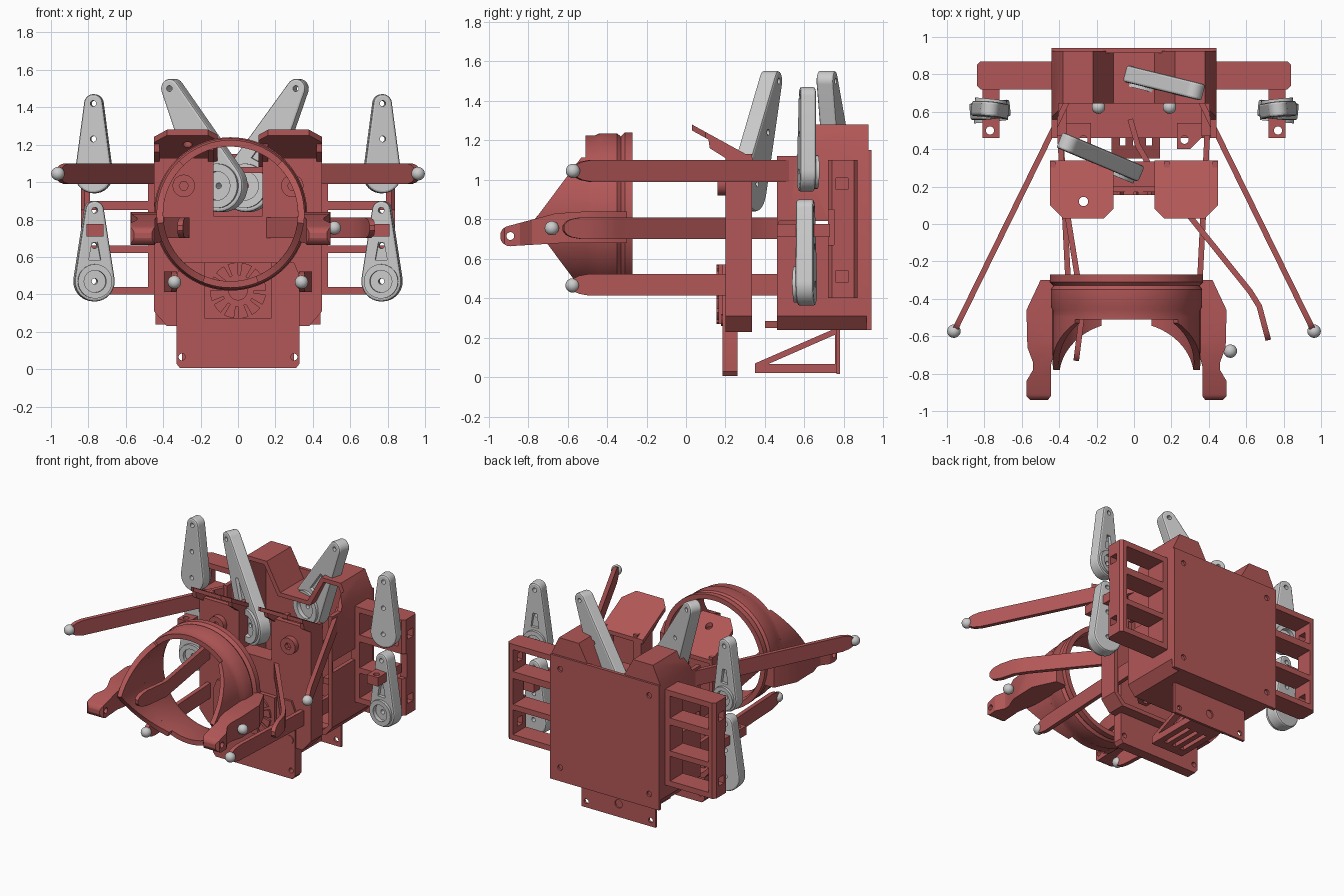
import bpy, bmesh, math
from mathutils import Vector, Matrix

if "Cube" in bpy.data.objects:
    bpy.data.objects.remove(bpy.data.objects["Cube"])

red = bpy.data.materials.new("red_plastic")
red.diffuse_color = (0.45, 0.095, 0.095, 1)
red.use_nodes = True
red.node_tree.nodes["Principled BSDF"].inputs["Base Color"].default_value = red.diffuse_color
PLACE = {'x': lambda u, v, w: (w, u, v), 'y': lambda u, v, w: (u, w, v), 'z': lambda u, v, w: (u, v, w)}


def finish(name, bm, mat=red, smooth=True):
    bmesh.ops.recalc_face_normals(bm, faces=bm.faces)
    me = bpy.data.meshes.new(name)
    bm.to_mesh(me)
    bm.free()
    o = bpy.data.objects.new(name, me)
    bpy.context.collection.objects.link(o)
    if mat:
        me.materials.append(mat)
    if smooth:
        shade(o)
    return o


def activate(o):
    bpy.ops.object.select_all(action='DESELECT')
    bpy.context.view_layer.objects.active = o
    o.select_set(True)


def shade(o):
    activate(o)
    bpy.ops.object.shade_smooth_by_angle(angle=math.radians(30))


def bridge(bm, a, b):
    for k in range(len(a)):
        j = (k + 1) % len(a)
        bm.faces.new((a[k], a[j], b[j], b[k]))


def prism(name, pts, axis, a, b, mat=red):
    """Extrude a 2D outline along an axis from a to b."""
    bm = bmesh.new()
    rows = [[bm.verts.new(PLACE[axis](u, v, w)) for u, v in pts] for w in (a, b)]
    bm.faces.new(rows[0])
    bm.faces.new(rows[1])
    bridge(bm, *rows)
    return finish(name, bm, mat)


def rect(u0, u1, v0, v1):
    return [(u0, v0), (u1, v0), (u1, v1), (u0, v1)]


def box(name, x0, x1, y0, y1, z0, z1, mat=red):
    return prism(name, rect(x0, x1, y0, y1), 'z', z0, z1, mat)


def circ(u, v, r, n=24, a0=0, a1=2 * math.pi):
    m = n if a1 - a0 > 6.28 else n - 1
    return [(u + r * math.cos(a0 + (a1 - a0) * i / m), v + r * math.sin(a0 + (a1 - a0) * i / m)) for i in range(n)]


def cut(o, *cutters, op='DIFFERENCE'):
    for c in cutters:
        c.hide_render = True
        m = o.modifiers.new("cut", 'BOOLEAN')
        m.object, m.operation, m.solver = c, op, 'EXACT'
        activate(o)
        bpy.ops.object.modifier_apply(modifier=m.name)
        bpy.data.objects.remove(c)
    shade(o)
    return o


def mirrored(o, cx=0):
    bm = bmesh.new()
    bm.from_mesh(o.data)
    for v in bm.verts:
        v.co.x = 2 * cx - v.co.x
    return finish(o.name + "_mirrored", bm, o.data.materials[0] if o.data.materials else None)


def sym(half):
    return half + [(-x, z) for x, z in reversed(half)]


def ball(name, p, r=0.036):
    bm = bmesh.new()
    bmesh.ops.create_uvsphere(bm, u_segments=20, v_segments=12, radius=r, matrix=Matrix.Translation(p))
    return finish(name, bm, None)


# Rear housing: chamfered hollow box, open at the front, with a notch between two towers
housing = prism("rear_housing", sym([(.38, .24), (.44, .31), (.44, 1.15), (.38, 1.28), (.22, 1.28), (.11, 1.08)]), 'y', .46, .925)
cut(housing,
    prism("c", sym([(.36, .27), (.41, .32), (.41, 1.14), (.36, 1.25), (.24, 1.25), (.13, 1.05)]), 'y', .4, .91),
    prism("c", [(.4, 1.12), (.56, 1.12), (.64, 1.3), (.4, 1.3)], 'x', -.6, .6),
    box("c", -.405, .405, .4, .645, .9, 1.4),
    prism("c", rect(.47, .72, .71, .79), 'x', -.6, .6))
cut(prism("rear_plate", sym([(.44, .24), (.44, 1.15)]), 'y', .915, .94),
    *[prism("c", circ(x, z, .02, 14), 'y', .8, 1) for x in (-.36, .36) for z in (.34, 1.06)])
foot = cut(prism("housing_foot", [(.23, .4), (.3, .4), (.38, .48), (.38, .54), (.23, .54)], 'z', .25, .285),
           prism("c", circ(.27, .45, .022, 14), 'z', .2, .4))
mirrored(foot)

# Under bracket: rear flange, slotted shelf and slanted brace
cut(box("bracket_flange", -.3, .3, .762, .78, .015, .25),
    *[prism("c", circ(x, .06 + (x == 0) * .05, .018 + (x == 0) * .012, 14), 'y', .7, .9) for x in (-.26, 0, .26)])
brace = prism("bracket_brace", [(.35, .02), (.77, .02), (.77, .24), (.74, .24), (.35, .07)], 'x', -.12, .14)
cut(brace, prism("c", [(.42, .068), (.755, .068), (.755, .215)], 'x', -.2, .2),
    *[box("c", x, x + .03, .42, .66, -.1, .4) for x in (-.075, -.005, .065)])

# Front shell: hollow octagonal panel with a central notch
shell = prism("front_shell", sym([(.38, .23), (.45, .31), (.45, 1.13), (.16, 1.13), (.16, .82)]), 'y', .2, .335)
cut(shell, prism("c", sym([(.36, .26), (.42, .32), (.42, 1.2), (.19, 1.2), (.19, .79)]), 'y', .235, .5))
cut(prism("front_apron", sym([(.31, .005), (.33, .03), (.33, .5), (.3, .57)]), 'y', .185, .26),
    *[prism("c", circ(x, .065, .018, 14), 'y', 0, .5) for x in (-.3, .3)])
box("fan_plate", -.18, .18, .17, .2, .27, .57)
for i in range(12):
    a = i * math.pi / 6
    prism("fan_blade", circ(0, .42, .15, 5, a, a + .38) + circ(0, .42, .08, 5, a, a + .38)[::-1], 'y', .155, .18)
cut(prism("fan_ring", circ(0, .42, .085, 32), 'y', .155, .18), prism("c", circ(0, .42, .05, 24), 'y', 0, .3))

# Sloped hoods, their cheeks, and shell fasteners
hood = prism("hood", [(.11, .08), (.16, .03), (.38, .03), (.45, .1), (.45, .34), (.11, .34)], 'z', -.03, 0)
for v in hood.data.vertices:
    v.co.z += 1.28 - (v.co.y - .03) * .55
cheek = prism("hood_cheek", [(.11, 1.23), (.12, 1.16), (.2, 1.11), (.335, 1.09), (.335, 1.11)], 'x', .42, .45)
inner = prism("notch_cheek", [(.11, 1.22), (.12, 1.17), (.2, 1.11), (.2, .82), (.335, .82), (.335, 1.11)], 'x', .13, .16)
dish = cut(prism("pivot_dish", circ(.29, .98, .06, 28), 'y', .16, .21), prism("c", circ(.29, .98, .025, 6), 'y', .1, .19))
screw = prism("apron_screw", circ(.29, .29, .03), 'y', .178, .2)
rib = box("apron_rib", .16, .18, .165, .19, .27, .57)
for o in (hood, cheek, inner, dish, screw, rib):
    m = mirrored(o)
    if o is hood:
        cut(m, prism("c", circ(-.27, .12, .025, 16), 'z', 1, 1.4))

# Side motor frames: shelves between an inner plate and a windowed outer plate
plan = [(.44, .72), (.82, .72), (.84, .74), (.84, .85), (.82, .87), (.44, .87)]
frame = prism("side_frame", plan, 'z', .4, 1.1)
cut(frame, *[box("c", .48, .79, .6, 1, z0, z1) for z0, z1 in ((.44, .62), (.66, .85), (.9, 1.06))],
    *[prism("c", rect(.76, .82, z, z + .06), 'x', .7, 1) for z in (.48, .95)],
    prism("c", rect(.6, .75, .67, .85), 'x', .7, 1))
mirrored(frame)
tab = cut(box("frame_tab", .72, .81, .46, .73, .71, .775), prism("c", circ(.77, .5, .022, 14), 'z', .3, 1.1))
mirrored(tab)
for z in (.61, .88):
    mirrored(box("wall_tab", .36, .41, .47, .7, z, z + .045))


def horn(name, pivot, tip, normal, R, r, t):
    """Tear-drop lever arm with boss, groove and holes."""
    p, q = Vector(pivot), Vector(tip)
    L = (q - p).length
    s = math.asin((R - r) / L)
    pts = circ(0, L, r, 14, s, math.pi - s) + circ(0, 0, R, 26, math.pi - s, 2 * math.pi + s)
    o = prism(name, pts, 'y', -t / 2, t / 2, None)
    m = o.modifiers.new("bevel", 'BEVEL')
    m.width, m.segments, m.limit_method, m.angle_limit = .012, 2, 'ANGLE', 1.0
    activate(o)
    bpy.ops.object.modifier_apply(modifier=m.name)
    cut(o, prism("c", circ(0, 0, R * .85, 28), 'y', -t / 2 - .018, t / 2 - .02, None), op='UNION')
    cut(o, prism("c", circ(0, 0, R * .55, 24), 'y', -t, -t / 2 + .01, None),
        prism("c", [(-R * .3, R * 1.05), (R * .3, R * 1.05), (.015, L * .55), (-.015, L * .55)], 'y', -t, -t * .25, None),
        *[prism("c", circ(0, z, .016, 14), 'y', -.2, .2, None) for z in (0, L * .5, L)])
    z = (q - p).normalized()
    n = Vector(normal)
    y = (n - n.dot(z) * z).normalized()
    o.data.transform(Matrix.Translation(p) @ Matrix((y.cross(z), y, z)).transposed().to_4x4())
    return o


# Six lever arms
for s in (-1, 1):
    horn("lower_side_lever", (s * .77, .61, .47), (s * .77, .605, .85), (s * .1, 1, 0), .108, .05, .09)
    horn("upper_side_lever", (s * .77, .61, 1.04), (s * .77, .615, 1.42), (s * .1, -1, 0), .1, .05, .08)
horn("front_lever", (-.09, .32, .98), (-.35, .43, 1.5), (.38, .92, 0), .14, .052, .09)
horn("rear_lever", (.05, .78, .98), (.32, .715, 1.5), (.25, .97, 0), .14, .052, .09)


def link(name, path, z, h=.055, t=.03):
    """Flat upright link bar along a plan path, narrowed and rounded at its far end."""
    P = [Vector((*p, 0)) for p in path]
    d = (P[-1] - P[-2]).normalized()
    end = P[-1]
    P = P[:-1] + [end - d * .06] + [end + d * x for x in (-.01, .015, .032)]
    H = [h] * len(path) + [.046, .035, .014]
    bm = bmesh.new()
    rings = []
    for i, p in enumerate(P):
        a, b = P[max(i - 1, 0)], P[min(i + 1, len(P) - 1)]
        d = (b - a).normalized()
        n = Vector((-d.y, d.x, 0)) * t / 2
        rings.append([bm.verts.new(p + n * k + Vector((0, 0, z + H[i] * w))) for k, w in ((1, 1), (-1, 1), (-1, -1), (1, -1))])
    for a, b in zip(rings, rings[1:]):
        bridge(bm, a, b)
    bm.faces.new(rings[0])
    bm.faces.new(rings[-1])
    return finish(name, bm)


# Link bars and ball joints
for s in (-1, 1):
    link("upper_link", [(s * .36, .65), (s * .945, -.54)], 1.045)
    ball("upper_joint", (s * .963, -.573, 1.045))
    link("lower_link", [(s * .4, .65), (s * .34, -.55)], .468)
    ball("lower_joint", (s * .34, -.575, .465))
    ball("inner_joint", (s * .19, .625, .5))
link("right_bent_link", [(-.02, .56), (.02, .42), (.09, .3), (.62, -.36), (.67, -.44), (.71, -.59)], .755)
link("left_bent_link", [(-.4, .56), (-.38, .2), (-.29, -.36), (-.275, -.46), (-.305, -.7)], .755)
ball("right_bent_joint", (.515, -.68, .755))

# Receiver ring: lathed profile (y, radius)
CX, CZ, N = -.04, .83, 72
prof = [(-.51, .36), (-.51, .395), (-.46, .395), (-.44, .405), (-.35, .405), (-.33, .39), (-.31, .41), (-.27, .41), (-.27, .375), (-.31, .36)]
bm = bmesh.new()
rings = [[bm.verts.new((CX + r * math.cos(2 * math.pi * i / N), y, CZ + r * math.sin(2 * math.pi * i / N))) for y, r in prof] for i in range(N)]
for i in range(N):
    bridge(bm, rings[i], rings[(i + 1) % N])
finish("receiver_ring", bm)

# Curved side wings of the receiver, cut to a point in side view
bm = bmesh.new()
rings = []
for i in range(33):
    a = math.radians(-68 + 114 * i / 32)
    z = CZ + .39 * math.sin(a)
    front = min(-.505, -.5 - .28 * (1 - abs(z - .78) / .37))
    rings.append([bm.verts.new((CX + r * math.cos(a), y, CZ + r * math.sin(a))) for r, y in ((.36, -.49), (.395, -.49), (.395, front), (.36, front))])
for a, b in zip(rings, rings[1:]):
    bridge(bm, a, b)
bm.faces.new(rings[0])
bm.faces.new(rings[-1])
mirrored(finish("receiver_wing", bm), CX)

# Receiver ears: plan outline intersected with side outline
ear = prism("receiver_ear", [(.33, -.3), (.42, -.3), (.495, -.46), (.49, -.66), (.46, -.74), (.46, -.78), (.495, -.84),
                             (.495, -.92), (.475, -.94), (.38, -.94), (.365, -.92), (.365, -.76), (.33, -.62)], 'z', .6, .95)
side = circ(-.89, .715, .052, 12, math.radians(110), math.radians(285)) + [(-.62, .68), (-.3, .68), (-.3, .84), (-.5, .84), (-.66, .83)]
cut(ear, prism("c", side, 'x', .2, .7), op='INTERSECT')
cut(ear, prism("c", circ(-.89, .715, .02, 14), 'x', .2, .7), prism("c", circ(CX, CZ, .36, 72), 'y', -.62, 0))
mirrored(ear, CX)
